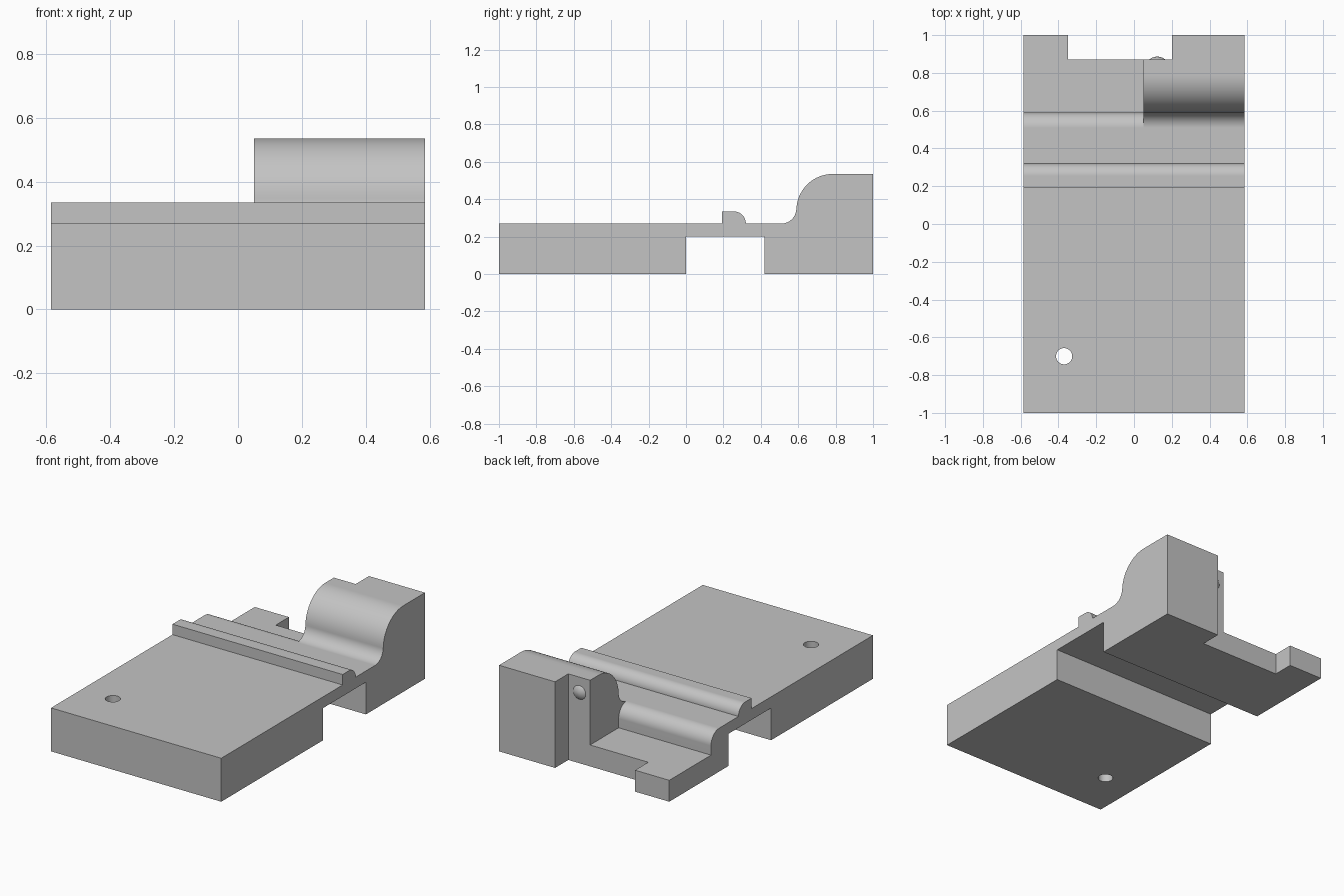
import bpy, bmesh
from math import sin, cos, radians, hypot

if "Cube" in bpy.data.objects:
    bpy.data.objects.remove(bpy.data.objects["Cube"], do_unlink=True)

HALF_W = 0.585

grey = bpy.data.materials.new("light_grey")
grey.use_nodes = True
colour = (0.55, 0.55, 0.55, 1)
grey.diffuse_color = colour
grey.node_tree.nodes["Principled BSDF"].inputs["Base Color"].default_value = colour


def arc(cy, cz, r, start, end, steps=16):
    """Points on an arc in the side plane, angles in degrees."""
    angles = [radians(start + (end - start) * i / steps) for i in range(steps + 1)]
    return [(cy + r * cos(a), cz + r * sin(a)) for a in angles]


def extrude_profile(name, points, x0, x1):
    """Extrude a side profile (y, z) along x."""
    bm = bmesh.new()
    face = bm.faces.new([bm.verts.new((x0, y, z)) for y, z in points])
    out = bmesh.ops.extrude_face_region(bm, geom=[face])
    moved = [g for g in out["geom"] if isinstance(g, bmesh.types.BMVert)]
    bmesh.ops.translate(bm, verts=moved, vec=(x1 - x0, 0, 0))
    bmesh.ops.recalc_face_normals(bm, faces=bm.faces)
    mesh = bpy.data.meshes.new(name)
    bm.to_mesh(mesh)
    bm.free()
    mesh.materials.append(grey)
    obj = bpy.data.objects.new(name, mesh)
    bpy.context.collection.objects.link(obj)
    return obj


def combine(target, tool, operation):
    """Apply a boolean and discard the tool."""
    tool.hide_render = True
    mod = target.modifiers.new("boolean", "BOOLEAN")
    mod.operation, mod.solver, mod.object = operation, "EXACT", tool
    bpy.context.view_layer.objects.active = target
    bpy.ops.object.modifier_apply(modifier=mod.name)
    bpy.data.objects.remove(tool, do_unlink=True)


# Plate with underside channel, rounded rib and tall curved block
profile = [(-1, 0), (0, 0), (0, 0.2), (0.42, 0.2), (0.42, 0), (1, 0), (1, 0.535)]
profile += arc(0.785, 0.34, 0.195, 90, 180)
profile += arc(0.51, 0.35, 0.08, 0, -90)
profile += arc(0.255, 0.27, 0.065, 0, 90)
profile += [(0.192, 0.335), (0.192, 0.27), (-1, 0.27)]
body = extrude_profile("bracket_body", profile, -HALF_W, HALF_W)

# Low shelf on the right, with a rounded step down
shelf = arc(0.51, 0.19, 0.08, 90, 0)
shelf += [(0.59, 0.133), (1.1, 0.133), (1.1, 0.7), (0.51, 0.7)]
combine(body, extrude_profile("shelf_cutter", shelf, -0.7, 0.05), "DIFFERENCE")

# Notch in the back edge
notch = [(0.87, -0.1), (1.1, -0.1), (1.1, 0.7), (0.87, 0.7)]
combine(body, extrude_profile("notch_cutter", notch, -0.35, 0.2), "DIFFERENCE")

# Round hole through the plate
bpy.ops.mesh.primitive_cylinder_add(vertices=40, radius=0.043, depth=1, location=(-0.37, -0.7, 0.1))
hole = bpy.context.object
hole.data.materials.append(grey)
combine(body, hole, "DIFFERENCE")

# Small domed detent on the notch wall
dome_half, dome_rise = 0.043, 0.016
radius = hypot(dome_half, dome_rise) ** 2 / (2 * dome_rise)
bpy.ops.mesh.primitive_uv_sphere_add(segments=48, ring_count=32, radius=radius,
                                     location=(0.123, 0.87 + dome_rise - radius, 0.44),
                                     rotation=(radians(90), 0, 0))
dome = bpy.context.object
dome.data.materials.append(grey)
combine(body, dome, "UNION")

# Smooth curves, crisp edges
bpy.ops.object.select_all(action="DESELECT")
body.select_set(True)
bpy.context.view_layer.objects.active = body
bpy.ops.object.shade_smooth_by_angle(angle=radians(30))
weighted = body.modifiers.new("weighted_normals", "WEIGHTED_NORMAL")
weighted.keep_sharp = True
